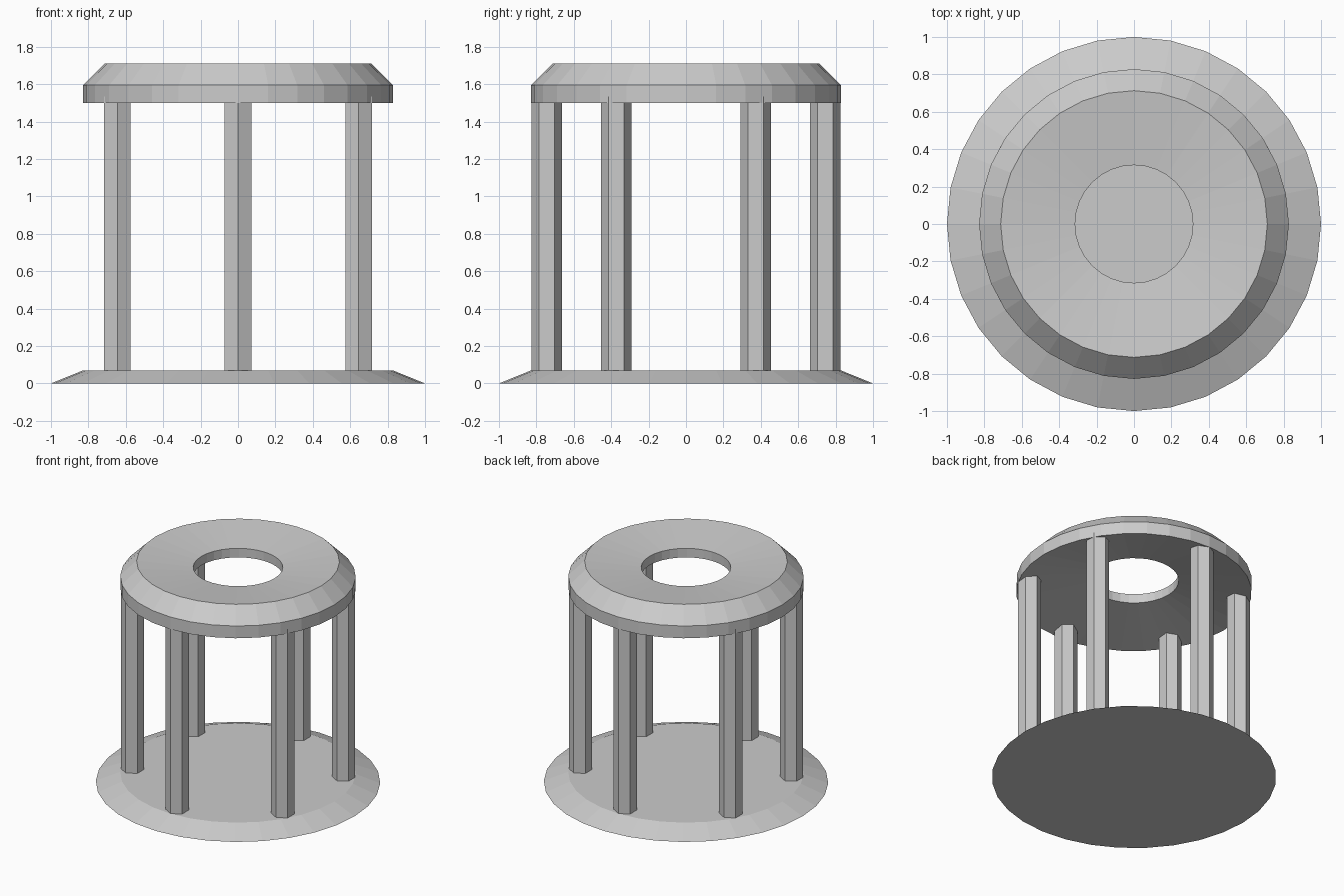
import bpy, bmesh, math

if "Cube" in bpy.data.objects:
    bpy.data.objects.remove(bpy.data.objects["Cube"])

grey = bpy.data.materials.new("light_grey")
grey.diffuse_color = (0.6, 0.6, 0.6, 1)
grey.use_nodes = True
grey.node_tree.nodes["Principled BSDF"].inputs["Base Color"].default_value = grey.diffuse_color


def finish(bm, name):
    bmesh.ops.recalc_face_normals(bm, faces=bm.faces)
    mesh = bpy.data.meshes.new(name)
    bm.to_mesh(mesh)
    bm.free()
    mesh.materials.append(grey)
    obj = bpy.data.objects.new(name, mesh)
    bpy.context.collection.objects.link(obj)
    return obj


def lathe(name, profile, sides=32, closed=False):
    """Revolve (radius, z) points; open profiles get flat end caps."""
    bm = bmesh.new()
    rings = []
    for r, z in profile:
        rings.append([bm.verts.new((r * math.sin(a), r * math.cos(a), z))
                      for a in (2 * math.pi * i / sides for i in range(sides))])
    pairs = list(zip(rings, rings[1:]))
    if closed:
        pairs.append((rings[-1], rings[0]))
    else:
        bm.faces.new(rings[0])
        bm.faces.new(rings[-1])
    for lo, hi in pairs:
        for i in range(sides):
            j = (i + 1) % sides
            bm.faces.new((lo[i], lo[j], hi[j], hi[i]))
    return finish(bm, name)


# Sloped round base
lathe("base", [(1.0, 0), (0.828, 0.07)])

# Roof ring: bevelled rim, dished top, conical underside, central opening
lathe("roof", [(0.828, 1.5), (0.828, 1.595), (0.713, 1.71),
               (0.315, 1.665), (0.315, 1.595)], closed=True)

# Six hexagonal pillars, sunk slightly into the roof
for k in range(6):
    a = math.radians(60 * k)
    pillar = lathe(f"pillar_{k + 1}", [(0.082, 0.07), (0.082, 1.535)], sides=6)
    pillar.location = (0.745 * math.sin(a), 0.745 * math.cos(a), 0)
